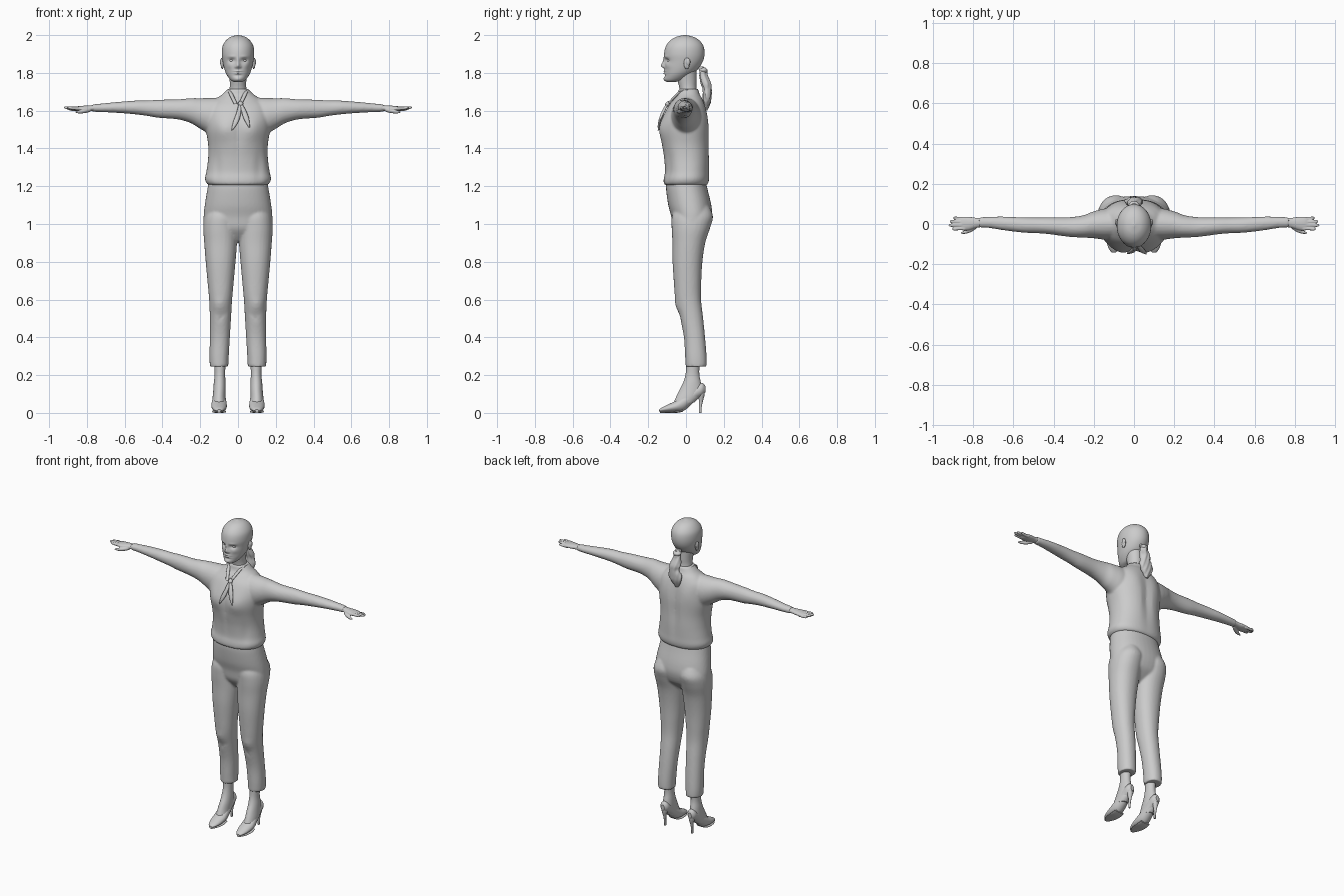
import bpy, bmesh
from math import sin, cos, pi, exp, copysign
from mathutils import Vector


def spline(secs, steps):
    """Catmull-Rom interpolation of cross-section rows (x, y, z, ra, rb)."""
    s = [Vector(r) for r in secs]
    s = [s[0]] + s + [s[-1]]
    out = []
    for a, b, c, d in zip(s, s[1:], s[2:], s[3:]):
        for k in range(steps):
            t = k / steps
            out.append(0.5 * (2 * b + (c - a) * t + (2 * a - 5 * b + 4 * c - d) * t * t
                              + (3 * b - a - 3 * c + d) * t ** 3))
    return out + [s[-1]]


def loft(bm, secs, axis='z', n=28, steps=5, p=2.0, mirror=False):
    """Skin superellipse rings placed across the given axis, with capped ends."""
    for side in ((1, -1) if mirror else (1,)):
        rings = []
        for x, y, z, ra, rb in spline(secs, steps):
            ring = []
            for i in range(n):
                c, s = cos(2 * pi * i / n), sin(2 * pi * i / n)
                u = max(ra, .001) * copysign(abs(c) ** (2 / p), c)
                v = max(rb, .001) * copysign(abs(s) ** (2 / p), s)
                o = {'z': (u, v, 0), 'x': (0, u, v), 'y': (u, 0, v)}[axis]
                ring.append(bm.verts.new((side * (x + o[0]), y + o[1], z + o[2])))
            rings.append(ring)
        for a, b in zip(rings, rings[1:]):
            for i in range(n):
                bm.faces.new((a[i], a[(i + 1) % n], b[(i + 1) % n], b[i]))
        bm.faces.new(rings[0])
        bm.faces.new(rings[-1])


def ball(bm, x, y, z, rx, ry, rz):
    for side in (1, -1):
        r = bmesh.ops.create_uvsphere(bm, u_segments=20, v_segments=14, radius=1)
        for v in r['verts']:
            v.co = (side * x + v.co.x * rx, y + v.co.y * ry, z + v.co.z * rz)


def sculpt(bm, bumps, front=True):
    """Push front (or back) vertices along y with soft mirrored bumps (x, z, rx, rz, dy)."""
    for v in bm.verts:
        if (v.co.y < -.03) if front else (v.co.y > .03):
            x, z = abs(v.co.x), v.co.z
            v.co.y += sum(d * exp(-((x - bx) / rx) ** 2 - ((z - bz) / rz) ** 2)
                          for bx, bz, rx, rz, d in bumps)


def finish(bm, name, voxel=0, smooth=0):
    bmesh.ops.recalc_face_normals(bm, faces=bm.faces)
    me = bpy.data.meshes.new(name)
    bm.to_mesh(me)
    bm.free()
    for f in me.polygons:
        f.use_smooth = len(f.vertices) < 10
    ob = bpy.data.objects.new(name, me)
    bpy.context.collection.objects.link(ob)
    if voxel:
        m = ob.modifiers.new("fuse", 'REMESH')
        m.mode, m.voxel_size, m.use_smooth_shade = 'VOXEL', voxel, True
    if smooth:
        m = ob.modifiers.new("soften", 'SMOOTH')
        m.factor, m.iterations = .5, smooth
    return ob


# trousers: hips and two tapered legs fused together
bm = bmesh.new()
loft(bm, [(0, 0, 1.225, .155, .105), (0, .005, 1.18, .163, .11), (0, .02, 1.1, .176, .114),
          (0, .03, 1.04, .182, .108), (0, .026, .98, .178, .094), (0, .02, .94, .14, .065),
          (0, .015, .91, .07, .035)], p=2.2, n=40)
loft(bm, [(.085, .035, 1.09, .07, .09), (.09, .034, 1.04, .088, .109), (.094, .026, .98, .09, .102),
          (.092, .015, .9, .087, .087), (.092, .008, .8, .079, .079), (.092, .008, .7, .07, .073),
          (.092, .012, .6, .061, .068), (.093, .03, .5, .056, .061), (.096, .045, .4, .053, .056),
          (.1, .052, .3, .051, .057), (.1, .054, .245, .049, .056)], p=2.15, mirror=True)
sculpt(bm, [(.1, .57, .03, .03, -.007), (.08, .5, .04, .02, .006), (.11, .45, .04, .02, -.004)])
finish(bm, "trousers", .007, 4)

# blouse: torso with gathered hem, collar and sleeves
bm = bmesh.new()
loft(bm, [(0, 0, 1.205, .15, .108), (0, 0, 1.215, .166, .118), (0, .003, 1.24, .175, .121),
          (0, .006, 1.28, .167, .118), (0, .004, 1.35, .158, .121), (0, -.002, 1.42, .158, .126),
          (0, -.006, 1.5, .17, .129), (0, -.005, 1.56, .172, .12), (0, .003, 1.62, .16, .1),
          (0, .012, 1.66, .12, .077), (0, .014, 1.685, .085, .06), (0, .012, 1.715, .054, .052)],
     p=2.25, n=56)
sculpt(bm, [(.075, 1.5, .05, .06, -.014), (0, 1.48, .018, .15, .006), (.11, 1.3, .02, .08, .006)])
sculpt(bm, [(0, 1.45, .03, .15, -.012), (.08, 1.57, .05, .06, .006)], front=False)
loft(bm, [(.06, 0, 1.60, .06, .07), (.13, 0, 1.57, .078, .098), (.2, -.004, 1.585, .067, .081),
          (.25, -.012, 1.6, .056, .066), (.32, -.015, 1.607, .049, .053), (.42, -.009, 1.61, .042, .048),
          (.48, -.007, 1.613, .039, .041), (.55, -.005, 1.617, .038, .036), (.65, .003, 1.617, .034, .028),
          (.72, .008, 1.615, .028, .023), (.77, .008, 1.614, .026, .02)], axis='x', mirror=True)
finish(bm, "blouse", .007, 5)

# neck scarf: collar strips, knot and two hanging tails
bm = bmesh.new()
loft(bm, [(.05, .01, 1.712, .008, .02), (.043, -.03, 1.70, .01, .012), (.028, -.065, 1.668, .011, .009),
          (.012, -.095, 1.635, .01, .008)], n=14, mirror=True)
loft(bm, [(.012, -.09, 1.65, .006, .006), (.014, -.098, 1.637, .014, .013), (.014, -.1, 1.62, .008, .008)], n=14)
loft(bm, [(.016, -.1, 1.635, .007, .006), (.03, -.118, 1.6, .013, .009), (.045, -.137, 1.555, .014, .007),
          (.06, -.147, 1.51, .003, .004)], n=14)
loft(bm, [(.01, -.1, 1.635, .007, .006), (.004, -.122, 1.59, .012, .008), (-.012, -.137, 1.54, .014, .008),
          (-.032, -.146, 1.495, .003, .004)], n=14)
finish(bm, "neck_scarf")

# head with sculpted face
bm = bmesh.new()
loft(bm, [(0, -.08, 1.751, .02, .02), (0, -.062, 1.763, .04, .051), (0, -.042, 1.79, .06, .071),
          (0, -.025, 1.82, .072, .088), (0, -.012, 1.86, .081, .101), (0, -.009, 1.9, .086, .107),
          (0, -.007, 1.94, .082, .1), (0, -.006, 1.97, .065, .079), (0, -.006, 1.99, .04, .047),
          (0, -.006, 2.0, .006, .007)], n=112, steps=9)
sculpt(bm, [(.033, 1.866, .017, .011, .011), (.033, 1.886, .02, .007, -.003), (0, 1.838, .011, .013, -.018),
            (0, 1.86, .008, .02, -.009), (.013, 1.832, .006, .006, -.005), (0, 1.809, .02, .004, -.006),
            (0, 1.798, .017, .005, -.007), (0, 1.8035, .024, .002, .004), (0, 1.768, .02, .012, -.005),
            (.045, 1.838, .016, .015, -.004), (0, 1.785, .02, .006, .003)])
finish(bm, "head")

# eyes
bm = bmesh.new()
ball(bm, .033, -.086, 1.865, .013, .012, .0085)
finish(bm, "eyes")

# ears
bm = bmesh.new()
ball(bm, .083, .004, 1.85, .009, .016, .03)
ball(bm, .087, .009, 1.858, .008, .014, .02)
finish(bm, "ears")

# neck
bm = bmesh.new()
loft(bm, [(0, .018, 1.67, .052, .047), (0, .01, 1.72, .044, .045), (0, .005, 1.76, .044, .05),
          (0, 0, 1.81, .05, .055)])
finish(bm, "neck")

# ponytail with tie
bm = bmesh.new()
loft(bm, [(0, .075, 1.835, .018, .014), (0, .09, 1.81, .022, .018), (0, .093, 1.785, .026, .021),
          (.003, .106, 1.745, .036, .026), (.006, .112, 1.715, .034, .022), (0, .112, 1.68, .046, .022),
          (-.004, .11, 1.645, .038, .02), (-.01, .103, 1.6, .008, .008)], n=32)
for v in bm.verts:  # wavy strands
    v.co.y += .003 * sin(v.co.x * 230 + v.co.z * 60)
finish(bm, "ponytail")
bm = bmesh.new()
loft(bm, [(0, .088, 1.828, .016, .014), (0, .092, 1.816, .027, .022), (0, .094, 1.802, .02, .016)], n=20)
finish(bm, "hair_tie")

# hands: palm, four fingers and thumb
bm = bmesh.new()
loft(bm, [(.75, .008, 1.614, .023, .017), (.785, .006, 1.613, .025, .015), (.82, .003, 1.611, .033, .015),
          (.85, .002, 1.611, .034, .012), (.865, .002, 1.611, .028, .008)], axis='x', mirror=True)
for y, z, tip in ((-.023, 1.613, .905), (-.006, 1.614, .922), (.011, 1.612, .917), (.027, 1.606, .9)):
    loft(bm, [(.84, y, z, .009, .009), (.87, y, z, .0085, .0085), (tip - .01, y * 1.1, z + .002, .0075, .007),
              (tip, y * 1.1, z + .002, .002, .002)], axis='x', n=12, mirror=True)
loft(bm, [(.78, -.008, 1.605, .012, .011), (.81, -.028, 1.598, .012, .011), (.84, -.04, 1.594, .009, .009),
          (.862, -.045, 1.592, .003, .003)], axis='x', n=12, mirror=True)
finish(bm, "hands", .0032, 2)

# ankles and insteps
bm = bmesh.new()
loft(bm, [(.096, .04, .3, .033, .038), (.096, .036, .24, .029, .035), (.096, .034, .2, .028, .037),
          (.097, .032, .16, .031, .047), (.098, .025, .12, .033, .06), (.1, .01, .085, .034, .062),
          (.1, -.01, .055, .035, .055)], mirror=True)
finish(bm, "ankles")

# pointed shoes
bm = bmesh.new()
loft(bm, [(.1, -.142, .013, .01, .005), (.1, -.125, .018, .024, .012), (.1, -.09, .026, .036, .021),
          (.1, -.05, .036, .041, .03), (.1, -.015, .052, .039, .042), (.099, .02, .078, .034, .042),
          (.098, .055, .108, .031, .038), (.098, .085, .125, .027, .034), (.098, .102, .125, .012, .018)],
     axis='y', mirror=True)
finish(bm, "shoes")

# stiletto heels
bm = bmesh.new()
loft(bm, [(.098, .075, .125, .024, .024), (.098, .08, .095, .018, .018), (.098, .079, .06, .009, .01),
          (.098, .076, .03, .007, .007), (.098, .075, 0, .006, .007)], n=16, mirror=True)
finish(bm, "heels")

# thin soles
bm = bmesh.new()
loft(bm, [(.1, -.138, .004, .012, .004), (.1, -.1, .004, .032, .004), (.1, -.05, .005, .037, .005),
          (.1, -.015, .012, .034, .005)], axis='y', n=16, mirror=True)
finish(bm, "soles")
